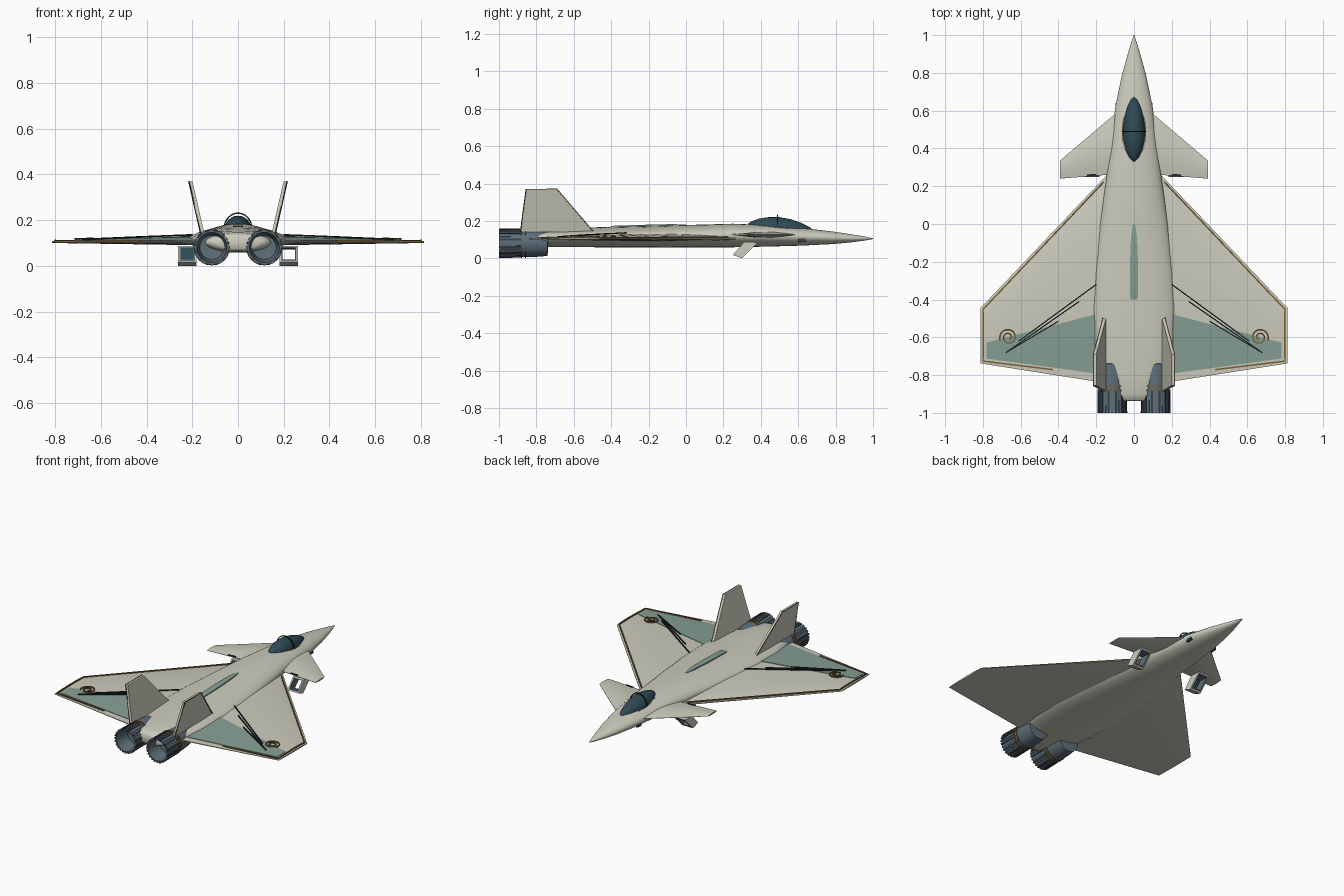
import bpy, bmesh, math
from mathutils import Vector

if "Cube" in bpy.data.objects:
    bpy.data.objects.remove(bpy.data.objects["Cube"])


def material(name, r, g, b):
    m = bpy.data.materials.new(name)
    m.diffuse_color = (r, g, b, 1)
    m.use_nodes = True
    m.node_tree.nodes["Principled BSDF"].inputs["Base Color"].default_value = m.diffuse_color
    return m


PALE = material("pale_grey", 0.60, 0.60, 0.51)
GREEN = material("sage_green", 0.24, 0.35, 0.30)
SLATE = material("slate_blue", 0.11, 0.155, 0.19)
DARK = material("dark_slate", 0.035, 0.05, 0.065)
GLASS = material("dark_teal", 0.028, 0.07, 0.09)
GOLD = material("bronze", 0.19, 0.115, 0.035)
BLACK = material("black", 0.012, 0.015, 0.017)


def finish(name, bm, mat, angle=35):
    bmesh.ops.recalc_face_normals(bm, faces=bm.faces)
    me = bpy.data.meshes.new(name)
    bm.to_mesh(me)
    bm.free()
    me.materials.append(mat)
    ob = bpy.data.objects.new(name, me)
    bpy.context.collection.objects.link(ob)
    bpy.ops.object.select_all(action='DESELECT')
    ob.select_set(True)
    bpy.context.view_layer.objects.active = ob
    bpy.ops.object.shade_smooth_by_angle(angle=math.radians(angle))
    return ob


def loft(name, rings, mat, caps=True, cyclic=False, angle=35):
    """Skin a list of closed rings."""
    bm = bmesh.new()
    vs = [[bm.verts.new(p) for p in r] for r in rings]
    n = len(vs[0])
    pairs = list(zip(vs, vs[1:])) + ([(vs[-1], vs[0])] if cyclic else [])
    for a, b in pairs:
        for i in range(n):
            bm.faces.new((a[i], a[(i + 1) % n], b[(i + 1) % n], b[i]))
    if caps and not cyclic:
        bm.faces.new(vs[0])
        bm.faces.new(vs[-1])
    return finish(name, bm, mat, angle)


def ellipse(x, y, z, rx, rz, n=40):
    return [(x + rx * math.cos(2 * math.pi * i / n), y, z + rz * math.sin(2 * math.pi * i / n)) for i in range(n)]


def tube(name, pts, r, mat, closed=False):
    """Thin square-section rod along a path."""
    pts = [Vector(p) for p in pts]
    rings = []
    for i, p in enumerate(pts):
        a = pts[i - 1] if (i or closed) else p
        b = pts[(i + 1) % len(pts)] if (i < len(pts) - 1 or closed) else p
        d = (b - a).normalized()
        up = Vector((0, 0, 1)) if abs(d.z) < 0.8 else Vector((0, 1, 0))
        s = d.cross(up).normalized()
        u = s.cross(d)
        rings.append([p + s * r * c + u * r * k for c, k in ((1, 1), (-1, 1), (-1, -1), (1, -1))])
    return loft(name, rings, mat, cyclic=closed)


def lerp(a, b, t):
    return a + (b - a) * t


# Fuselage: y, half width, centre z, half height
body = [(1, .002, .105, .002), (.95, .018, .106, .012), (.88, .039, .107, .022), (.78, .066, .11, .034),
        (.62, .099, .115, .047), (.45, .12, .12, .057), (.25, .145, .122, .063), (0, .18, .118, .06),
        (-.25, .208, .115, .057), (-.45, .219, .113, .054), (-.65, .21, .11, .05),
        (-.8, .18, .107, .047), (-.9, .142, .103, .043), (-.93, .12, .102, .036), (-.938, .09, .102, .026)]
loft("fuselage", [ellipse(0, y, z, w, h) for y, w, z, h in body], PALE, angle=50)

# Canopy glass, sill and hoop: y, half width, top z, base z
can = [(.332, .006, .186, .172), (.35, .026, .198, .168), (.39, .045, .212, .165), (.44, .057, .22, .16),
       (.5, .06, .22, .156), (.56, .053, .209, .15), (.62, .038, .188, .142), (.66, .02, .168, .138),
       (.672, .005, .158, .138)]
loft("canopy", [ellipse(0, y, b, w, t - b, 24) for y, w, t, b in can], GLASS, angle=60)
sill = [(w + .002, y, b + .007) for y, w, t, b in can[2:]]
tube("canopy_sill", sill + [(-x, y, z) for x, y, z in reversed(sill)], .003, GOLD)
tube("canopy_hoop", [(.061 * math.cos(a), .49, .162 + .069 * math.sin(a))
                     for a in [math.pi * i / 16 for i in range(17)]], .003, BLACK)

# Raised strip on the spine
loft("spine_strip", [[(-w, y, z - .02), (w, y, z - .02), (w, y, z), (-w, y, z)]
                     for y, w, z in ((0, .006, .18), (-.07, .016, .183), (-.2, .021, .18), (-.39, .021, .174),
                                     (-.4, .017, .172))], GREEN)

# Wing surface functions
X0, X1 = .10, .813


def span(x):
    return (x - X0) / (X1 - X0)


def lead(x):
    return lerp(.305, -.445, span(x))


def trail(x):
    return lerp(-.85, -.738, span(x))


def bulge(x, t):
    return lerp(.03, .006, span(x)) * (.12 + .88 * math.sin(math.pi * t ** .75))


def wing_top(x, y):
    t = min(1, max(0, (lead(x) - y) / (lead(x) - trail(x))))
    return .104 + bulge(x, t)


def on_wing(s, path, lift, steps=10):
    """Sample a polyline and lay it on the upper wing skin."""
    out = []
    for k, (a, b) in enumerate(zip(path, path[1:])):
        for i in range(0 if k == 0 else 1, steps + 1):
            x, y = lerp(a[0], b[0], i / steps), lerp(a[1], b[1], i / steps)
            out.append((s * x, y, wing_top(x, y) + lift))
    return out


def prism_ring(pts, off):
    return [tuple(Vector(p) + Vector(off)) for p in pts]


for s, side in ((-1, "left"), (1, "right")):
    # Delta wing
    N = 14
    rings = []
    for x in (X0, X1):
        ts = [i / N for i in range(N + 1)]
        top = [(s * x, lerp(lead(x), trail(x), t), .104 + bulge(x, t)) for t in ts]
        low = [(s * x, lerp(lead(x), trail(x), t), .103 - .45 * bulge(x, t)) for t in reversed(ts)]
        rings.append(top + low)
    loft(side + "_wing", rings, PALE)

    # Green flap panel laid on the wing
    rings = []
    for i in range(13):
        x = lerp(.19, .782, i / 12)
        ya, yb = lerp(-.475, -.628, i / 12), lerp(-.793, -.712, i / 12)
        ys = [lerp(ya, yb, j / 8) for j in range(9)]
        rings.append([(s * x, y, wing_top(x, y) + .003) for y in ys]
                     + [(s * x, y, wing_top(x, y) - .003) for y in reversed(ys)])
    loft(side + "_wing_panel", rings, GREEN)

    # Wing trim, spiral ornament and dark lines
    tube(side + "_wing_trim", on_wing(s, [(.16, .222), (.799, -.452), (.799, -.726), (.43, -.771)], .002),
         .004, GOLD)
    spiral = []
    for i in range(49):
        a, r = 2 * math.pi * 1.75 * i / 48 - .4, lerp(.047, .012, i / 48)
        x, y = .665 + r * math.cos(a), -.6 + r * math.sin(a)
        spiral.append((s * x, y, wing_top(x, y) + .006))
    tube(side + "_wing_spiral", spiral, .0035, GOLD)
    for k, (a, b) in enumerate((((.2, -.32), (.61, -.62)), ((.29, -.41), (.68, -.682)), ((.4, -.515), (.68, -.682)))):
        tube(f"{side}_wing_line_{k}", on_wing(s, [a, b], .007), .003, BLACK)

    # Canard
    rings = []
    for x, ya, yb, h in ((.08, .60, .265, .017), (.393, .335, .24, .005)):
        ts = [i / 10 for i in range(11)]
        up = [(s * x, lerp(ya, yb, t), .126 + h * (.08 + .92 * math.sin(math.pi * t))) for t in ts]
        rings.append(up + [(p[0], p[1], .252 - p[2]) for p in reversed(up)])
    loft(side + "_canard", rings, PALE)
    tube(side + "_canard_line", [(s * .2, .262, .129), (s * .25, .258, .129)], .004, BLACK)

    # Leaning tail fin with bronze leading and top edge
    prof = [(.155, -.495, .142), (.207, -.69, .37), (.207, -.855, .37), (.155, -.885, .142)]
    prof = [(s * x, y, z) for x, y, z in prof]
    loft(side + "_tail_fin", [prism_ring(prof, (-.008, 0, 0)), prism_ring(prof, (.008, 0, 0))], PALE)
    outer = [tuple(Vector(p) + Vector((s * .008, 0, 0))) for p in prof]
    tube(side + "_fin_trim", outer, .0025, GOLD)

    # Engine: body, nozzle, petals and rings
    ex, ez = s * .115, .081
    loft(side + "_engine", [ellipse(ex, y, ez, r, r, 32) for r, y in
                            ((.04, -.738), (.068, -.74), (.073, -.8), (.074, -.9), (.075, -.998),
                             (.066, -.998), (.052, -.9), (.01, -.895))], SLATE)
    for i in range(24):
        a = 2 * math.pi * i / 24
        rad, tan = Vector((math.cos(a), 0, math.sin(a))), Vector((-math.sin(a), 0, math.cos(a)))
        w = .0055
        rings = [[Vector((ex, y, ez)) + rad * r + tan * c for r, c in ((.07, -w), (r1, -w), (r1, w), (.07, w))]
                 for y, r1 in ((-.882, .077), (-1, .0795))]
        loft(f"{side}_nozzle_petal_{i}", rings, DARK if i % 2 else SLATE)
    for k, y in enumerate((-.858, -.88)):
        tube(f"{side}_engine_ring_{k}", ellipse(ex, y, ez, .075, .075, 32), .0035, GOLD, True)

    # Raked hollow air intake
    def mouth(inset, front):
        (y0, z0), (y1, z1) = ((.3, 0), (.385, .085)) if front else ((.25, .018), (.312, .088))
        f = inset / .085
        ya, yb, za, zb = lerp(y0, y1, f), lerp(y1, y0, f), lerp(z0, z1, f), lerp(z1, z0, f)
        xa, xb = s * (.182 + inset), s * (.262 - inset)
        return [(xa, ya, za), (xb, ya, za), (xb, yb, zb), (xa, yb, zb)]

    loft(side + "_intake", [mouth(0, False), mouth(0, True), mouth(.006, True), mouth(.006, False)],
         PALE, cyclic=True)
    loft(side + "_intake_lining", [mouth(.0055, False), mouth(.0055, True), mouth(.012, True), mouth(.012, False)],
         SLATE, cyclic=True)
    if s < 0:
        plate = mouth(.01, False)
        loft("left_intake_screen", [prism_ring(plate, (0, .004, 0)), prism_ring(plate, (0, .01, 0))], GLASS)

    # Small nose sensor
    c = [(s * .085, .6, .088), (s * .085, .64, .09), (s * .085, .64, .106), (s * .085, .6, .106)]
    loft(side + "_nose_sensor", [c, prism_ring(c, (s * .014, 0, 0))], GLASS)
